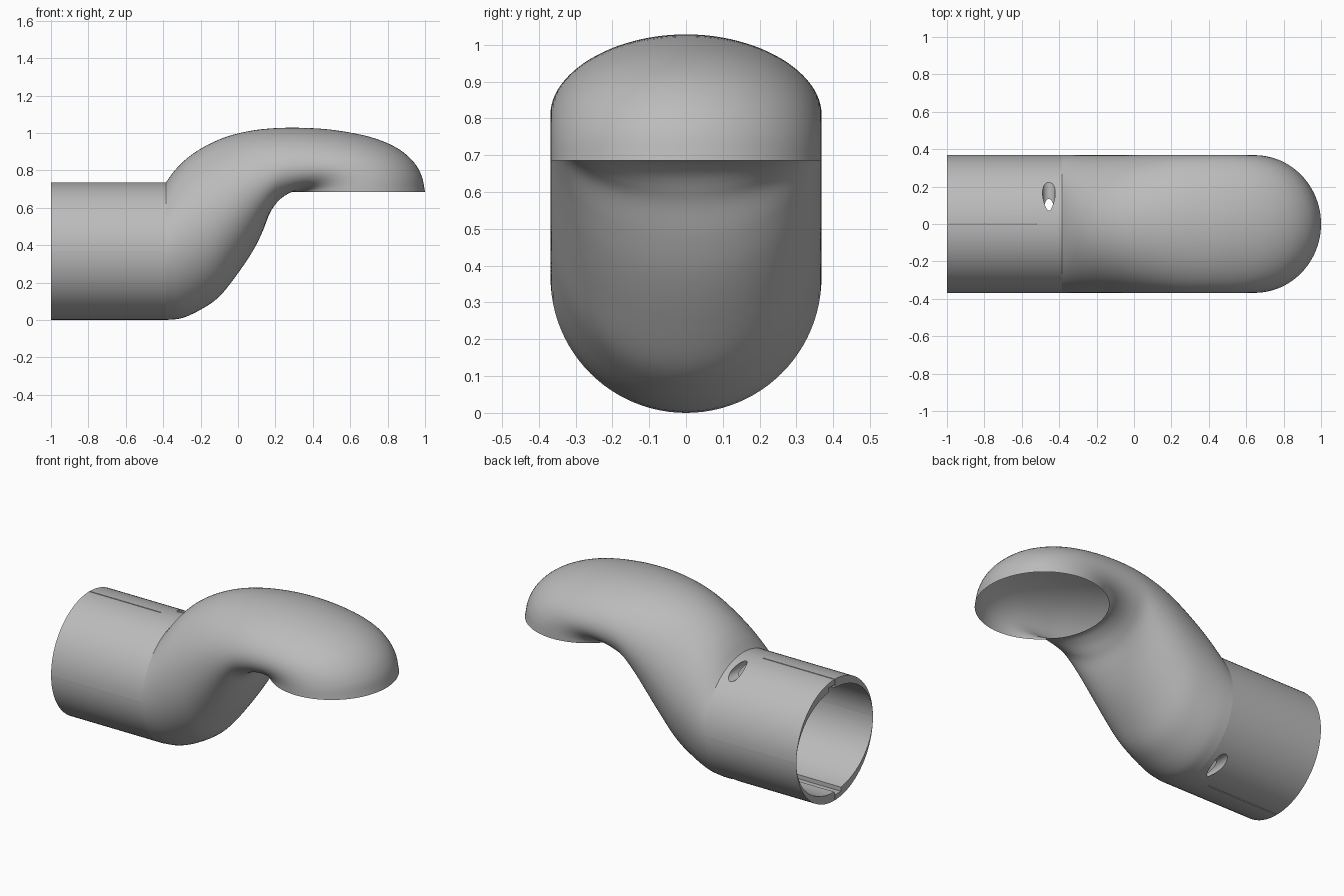
import bpy, bmesh, math
from mathutils import Vector

cube = bpy.data.objects.get("Cube")
if cube:
    bpy.data.objects.remove(cube, do_unlink=True)

R, BORE, JOINT, SEG = 0.368, 0.315, -0.385, 96

grey = bpy.data.materials.new("satin_grey")
grey.use_nodes = True
grey.diffuse_color = (0.5, 0.5, 0.5, 1)
grey.node_tree.nodes["Principled BSDF"].inputs["Base Color"].default_value = (0.5, 0.5, 0.5, 1)


def make(name, bm):
    mesh = bpy.data.meshes.new(name)
    bm.to_mesh(mesh)
    bm.free()
    mesh.materials.append(grey)
    obj = bpy.data.objects.new(name, mesh)
    bpy.context.collection.objects.link(obj)
    return obj


def smooth(obj):
    bpy.ops.object.select_all(action='DESELECT')
    obj.select_set(True)
    bpy.context.view_layer.objects.active = obj
    bpy.ops.object.shade_smooth_by_angle(angle=math.radians(35))


def loft(name, rings, closed=False):
    bm = bmesh.new()
    loops = [[bm.verts.new(p) for p in ring] for ring in rings]
    pairs = list(zip(loops, loops[1:])) + ([(loops[-1], loops[0])] if closed else [])
    for a, b in pairs:
        for i in range(SEG):
            j = (i + 1) % SEG
            bm.faces.new((a[i], b[i], b[j], a[j]))
    return make(name, bm)


def section(bottom, top):
    """Elliptical ring of constant width between a lower and an upper point."""
    mid, half = (top + bottom) / 2, (top - bottom) / 2
    angles = [2 * math.pi * i / SEG for i in range(SEG)]
    return [(mid.x + half.x * math.cos(a), R * math.sin(a), mid.y + half.y * math.cos(a))
            for a in angles]


def spline(points, steps):
    pts = [Vector(p) for p in points]
    pts = [2 * pts[0] - pts[1]] + pts + [2 * pts[-1] - pts[-2]]
    out = []
    for a, b, c, d in zip(pts, pts[1:], pts[2:], pts[3:]):
        for k in range(steps):
            t = k / steps
            out.append(0.5 * (2 * b + (c - a) * t + (2 * a - 5 * b + 4 * c - d) * t ** 2
                              + (3 * b - a - 3 * c + d) * t ** 3))
    return out + [pts[-2]]


# Curved hollow body, open at its downward mouth
upper = [(JOINT, 2 * R), (-.34, .797), (-.28, .858), (-.20, .915), (-.10, .965), (0, .997),
         (.13, 1.02), (.30, 1.028), (.50, 1.017), (.70, .98), (.84, .925), (.93, .855),
         (.98, .775), (1, .685)]
lower = [(JOINT, 0), (-.30, .01), (-.20, .055), (-.10, .125), (0, .25), (.08, .37),
         (.13, .47), (.165, .56), (.19, .605), (.215, .64), (.24, .663), (.262, .677),
         (.28, .683), (.29, .685)]
rings = [section(b, t) for b, t in zip(spline(lower, 5), spline(upper, 5))]
body = loft("curved_body", rings)
bm = bmesh.new()
bm.from_mesh(body.data)
bmesh.ops.recalc_face_normals(bm, faces=bm.faces)
top_face = max(bm.faces, key=lambda f: f.calc_center_median().z)
if top_face.normal.z < 0:
    bmesh.ops.reverse_faces(bm, faces=bm.faces)
bm.to_mesh(body.data)
bm.free()
smooth(body)


# Socket tube
def circle(x, r):
    return section(Vector((x, R - r)), Vector((x, R + r)))


socket = loft("socket_tube", [circle(-1, R), circle(JOINT, R), circle(JOINT, BORE),
                              circle(-1, BORE)], closed=True)
bm = bmesh.new()
bm.from_mesh(socket.data)
bmesh.ops.recalc_face_normals(bm, faces=bm.faces)
bm.to_mesh(socket.data)
bm.free()


# Cutters: seam slits, inner grooves and cross screw holes, above and below
def box_cutter(name, size, center):
    bm = bmesh.new()
    bmesh.ops.create_cube(bm, size=1)
    bmesh.ops.scale(bm, vec=size, verts=bm.verts)
    bmesh.ops.translate(bm, vec=center, verts=bm.verts)
    return make(name, bm)


cutters = []
for side in (1, -1):
    cutters.append(box_cutter("slit_cutter", (0.52, 0.006, 0.12),
                              (-0.78, 0, R + side * 0.34)))
    cutters.append(box_cutter("groove_cutter", (0.52, 0.06, 0.06),
                              (-0.78, side * 0.03, R + side * 0.306)))
    bm = bmesh.new()
    bmesh.ops.create_cone(bm, cap_ends=True, segments=32, radius1=0.034, radius2=0.034, depth=0.5)
    hole = make("hole_cutter", bm)
    hole.rotation_euler.x = math.pi / 2
    hole.location = (-0.455, 0.27, R + side * 0.327)
    cutters.append(hole)

bpy.context.view_layer.objects.active = socket
for cutter in cutters:
    cutter.hide_render = True
    mod = socket.modifiers.new("cut", 'BOOLEAN')
    mod.operation = 'DIFFERENCE'
    mod.solver = 'EXACT'
    mod.object = cutter
    bpy.ops.object.modifier_apply(modifier=mod.name)
for cutter in cutters:
    bpy.data.objects.remove(cutter, do_unlink=True)
smooth(socket)
